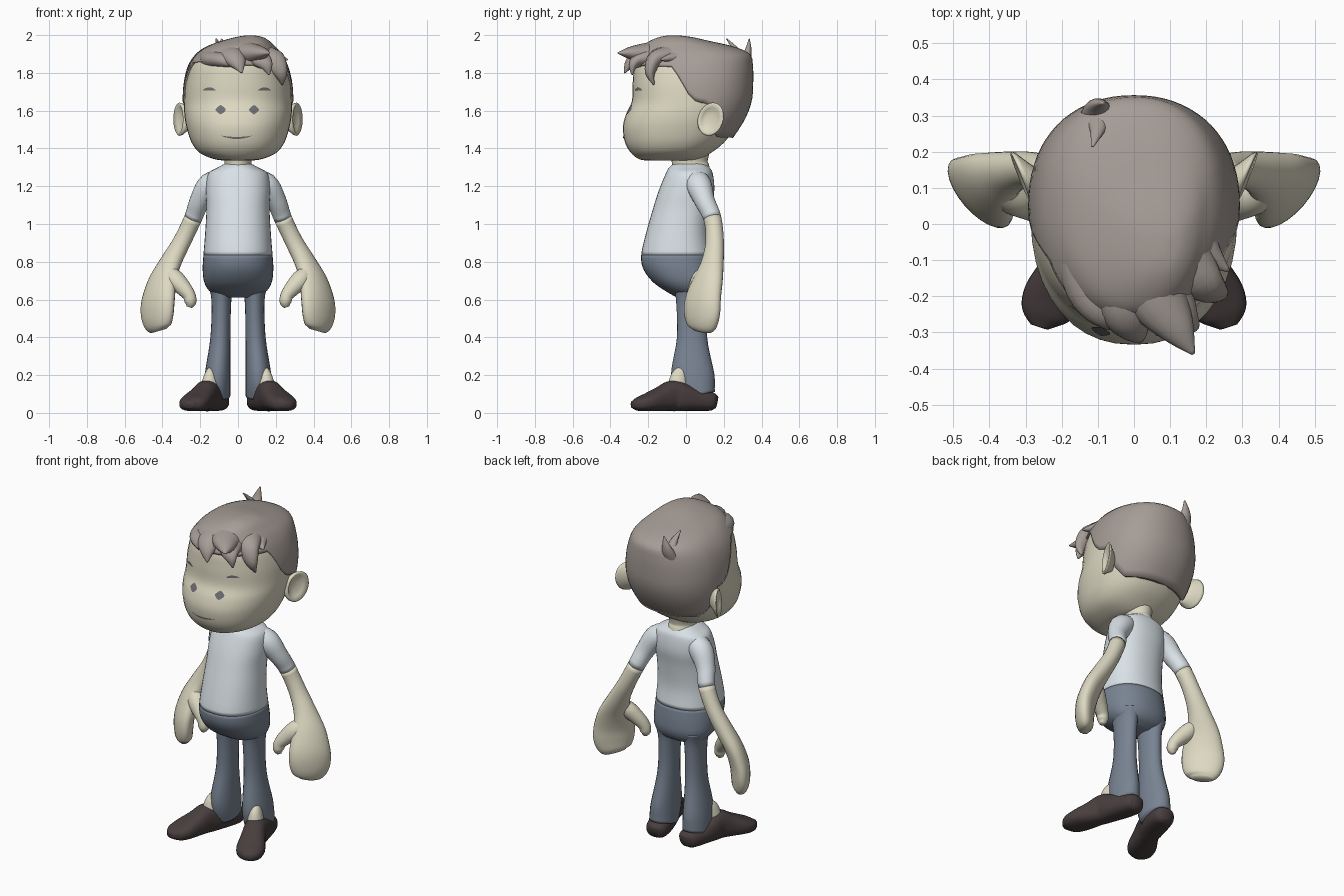
import bpy, bmesh
from math import cos, sin, pi, radians, copysign
from mathutils import Vector
from mathutils.bvhtree import BVHTree


def material(name, rgb):
    m = bpy.data.materials.new(name)
    m.diffuse_color = (*rgb, 1)
    return m


SKIN = material("skin", (0.72, 0.69, 0.54))
SHIRT = material("shirt", (0.70, 0.76, 0.80))
PANTS = material("trousers", (0.19, 0.23, 0.29))
SHOE = material("shoe", (0.065, 0.048, 0.048))
HAIR = material("hair", (0.38, 0.335, 0.305))
INK = material("face_marks", (0.16, 0.16, 0.17))


def ev(rows, u):
    """Catmull-Rom sample of a table of rows at index u."""
    n = len(rows)
    i = max(0, min(int(u), n - 2))
    f = u - i
    b, c = rows[i], rows[i + 1]
    a, d = rows[max(i - 1, 0)], rows[min(i + 2, n - 1)]
    return [q + 0.5 * f * (r - p + f * (2 * p - 5 * q + 4 * r - s + f * (3 * (q - r) + s - p)))
            for p, q, r, s in zip(a, b, c, d)]


def interp(xs, ys, x):
    for i in range(len(xs) - 1):
        if x <= xs[i + 1]:
            f = max(0, (x - xs[i]) / (xs[i + 1] - xs[i]))
            return ys[i] + f * (ys[i + 1] - ys[i])
    return ys[-1]


def skin(name, rings, mat, mirror=False):
    """Bridge closed rings into a capped smooth surface."""
    bm = bmesh.new()
    vr = [[bm.verts.new(p) for p in r] for r in rings]
    n = len(vr[0])
    for a, b in zip(vr, vr[1:]):
        for k in range(n):
            bm.faces.new((a[k], a[(k + 1) % n], b[(k + 1) % n], b[k]))
    bm.faces.new(vr[0])
    bm.faces.new(vr[-1])
    bmesh.ops.recalc_face_normals(bm, faces=bm.faces)
    return finish(name, bm, mat, mirror)


def finish(name, bm, mat, mirror=False):
    me = bpy.data.meshes.new(name)
    bm.to_mesh(me)
    bm.free()
    me.materials.append(mat)
    me.polygons.foreach_set("use_smooth", [True] * len(me.polygons))
    ob = bpy.data.objects.new(name, me)
    bpy.context.collection.objects.link(ob)
    if mirror:
        ob.modifiers.new("mirror", 'MIRROR').use_mirror_merge = False
    return ob


def tube(name, rows, mat, ang=0, u0=0, u1=None, mirror=True, seg=24, per=5, p=1.0):
    """Sweep ellipses along a path; rows are x, y, z, width, thickness."""
    u1 = len(rows) - 1 if u1 is None else u1
    n = round((u1 - u0) * per)
    w = Vector((cos(radians(ang)), sin(radians(ang)), 0))
    rings = []
    for k in range(n + 1):
        u = u0 + (u1 - u0) * k / n
        x, y, z, a, b = ev(rows, u)
        lo, hi = max(u - 0.2, 0), min(u + 0.2, len(rows) - 1)
        t = (Vector(ev(rows, hi)[:3]) - Vector(ev(rows, lo)[:3])).normalized()
        e = (w - t * w.dot(t)).normalized()
        f = t.cross(e)
        rings.append([Vector((x, y, z)) + e * a * power(cos(2 * pi * j / seg), p)
                      + f * b * power(sin(2 * pi * j / seg), p) for j in range(seg)])
    return skin(name, rings, mat, mirror)


def power(v, p):
    return copysign(abs(v) ** p, v)


def contour(row, t, p=0.9):
    """Point on a horizontal outline; row is z, half width, front y, back y, x shift."""
    z, hw, yf, yb, cx = row
    yc = (yf + yb) / 2 + 0.02
    s = sin(t)
    return Vector((cx + hw * power(cos(t), p), yc + (yb - yc if s > 0 else yc - yf) * power(s, p), z))


def stack(name, rows, mat, u0=0, u1=None, seg=40, per=5, p=0.9):
    u1 = len(rows) - 1 if u1 is None else u1
    n = round((u1 - u0) * per)
    return skin(name, [[contour(ev(rows, u0 + (u1 - u0) * k / n), 2 * pi * j / seg, p)
                        for j in range(seg)] for k in range(n + 1)], mat)


# Head and neck
head = stack("head", [
    (1.336, .05, -.19, .02, 0), (1.342, .12, -.245, .07, 0), (1.375, .20, -.29, .13, 0),
    (1.43, .245, -.322, .20, 0), (1.51, .272, -.334, .26, 0), (1.58, .284, -.318, .29, 0),
    (1.65, .285, -.287, .31, 0), (1.75, .277, -.282, .33, 0), (1.85, .248, -.268, .325, 0),
    (1.92, .18, -.2, .25, 0), (1.95, .06, -.1, .1, 0)], SKIN)
tube("neck", [(0, .03, 1.24, .10, .10), (0, .025, 1.29, .082, .10), (0, .02, 1.33, .072, .095),
              (0, .02, 1.40, .09, .11)], SKIN, mirror=False)

# Ears with a dished outer face, turned a little forward
skin("ear", [[Vector((.247 + d + .028 * r * cos(t), .112 + .3 * d + .068 * r * cos(t) + .012 * r * sin(t),
                      1.555 + .088 * r * sin(t)))
              for t in [2 * pi * j / 24 for j in range(24)]]
             for d, r in ((0, .55), (.025, .72), (.052, .97), (.064, 1), (.07, .9), (.055, .68), (.045, .3))],
     SKIN, mirror=True)

# Hair cap with a hairline that follows forehead, temples and nape
cap = [(1.45, .262, -.30, .245, 0), (1.55, .285, -.30, .31, 0), (1.65, .293, -.293, .348, 0),
       (1.75, .287, -.29, .356, 0), (1.84, .264, -.286, .354, 0), (1.90, .228, -.262, .338, .005),
       (1.94, .182, -.235, .25, .015), (1.97, .125, -.19, .12, .04), (1.99, .07, -.14, .03, .06),
       (1.998, .025, -.095, -.035, .065)]
LINE_Y = [-.30, -.08, -.04, .02, .06, .13, .17, .25, .36]
LINE_Z = [1.84, 1.83, 1.77, 1.67, 1.645, 1.635, 1.53, 1.465, 1.46]
COLS, ROWS = 72, 26
starts = []
for j in range(COLS):
    q = contour(cap[2], 2 * pi * j / COLS)
    zmin = interp(LINE_Y, LINE_Z, q.y) + (.02 if q.x < -.03 and q.y < -.1 else 0)
    starts.append(interp([r[0] for r in cap], range(len(cap)), zmin))
rings = [[contour(ev(cap, s + (len(cap) - 1 - s) * k / ROWS), 2 * pi * j / COLS)
          for j, s in enumerate(starts)] for k in range(ROWS + 1)]
rings.insert(0, [Vector((v.x * .94, .03 + (v.y - .03) * .94, v.z + .005)) for v in rings[0]])
skin("hair_cap", rings, HAIR)

# Fringe locks and crown wisps: x, y, z, radius
locks = [
    [(.03, -.06, 1.90, .10), (.06, -.19, 1.90, .09), (.12, -.29, 1.905, .05), (.165, -.36, 1.905, .005)],
    [(-.03, -.12, 1.89, .09), (-.025, -.235, 1.885, .07), (.0, -.295, 1.85, .043), (.02, -.325, 1.80, .005)],
    [(.14, -.10, 1.89, .08), (.19, -.165, 1.87, .062), (.225, -.19, 1.80, .038), (.235, -.17, 1.738, .005)],
    [(.07, -.15, 1.89, .08), (.12, -.245, 1.87, .058), (.15, -.28, 1.84, .035), (.165, -.285, 1.79, .005)],
    [(.14, .0, 1.89, .07), (.20, -.075, 1.88, .042), (.262, -.13, 1.87, .005)],
    [(-.14, -.04, 1.875, .08), (-.125, -.175, 1.87, .065), (-.06, -.25, 1.865, .05), (0, -.29, 1.84, .005)],
    [(-.10, .28, 1.82, .06), (-.10, .325, 1.90, .033), (-.085, .335, 1.98, .004)],
    [(-.10, .30, 1.85, .05), (-.10, .265, 1.92, .024), (-.115, .215, 1.98, .004)],
]
for i, pts in enumerate(locks):
    tube(f"hair_lock_{i + 1}", [(x, y, z, r, r * .7) for x, y, z, r in pts], HAIR,
         mirror=False, seg=16)

# Facial marks, laid on the face by casting rays
bm = bmesh.new()
bm.from_mesh(head.data)
tree = BVHTree.FromBMesh(bm)


def mark(name, columns):
    """Strip of x, low z, high z columns placed just in front of the face."""
    m = bmesh.new()
    pairs = []
    for x, *zs in columns:
        pairs.append([m.verts.new(tree.ray_cast(Vector((x, -1, z)), Vector((0, 1, 0)))[0]
                                  - Vector((0, .004, 0))) for z in zs])
    for a, b in zip(pairs, pairs[1:]):
        m.faces.new((a[0], b[0], b[1], a[1]))
    finish(name, m, INK)


for side, x, z in (("left", .085, 1.605), ("right", -.092, 1.605)):
    mark(side + "_eye", [(x + d * .026, z - h, z + h) for d, h in
                         ((-1, .004), (-.5, .017), (0, .025), (.5, .017), (1, .004))])
    mark(side + "_brow", [(x * 1.65 + d * .034, 1.708, 1.724 - .014 * d * d)
                          for d in (-1, -.5, 0, .5, 1)])
mark("mouth", [(-.007 + .08 * d, 1.450 + .016 * d * d, 1.461 + .007 * d * d) for d in
               [k / 5 for k in range(-5, 6)]])
bm.free()

# Shirt and trouser seat share one torso outline
torso = [(1.32, .068, -.065, .10, 0), (1.298, .11, -.09, .125, 0), (1.265, .158, -.108, .142, 0),
         (1.18, .170, -.143, .150, 0), (1.08, .167, -.175, .135, 0), (.95, .174, -.212, .125, 0),
         (.835, .183, -.237, .14, 0), (.76, .187, -.225, .15, 0), (.69, .178, -.172, .15, 0),
         (.64, .145, -.10, .125, 0), (.612, .08, -.05, .08, 0)]
stack("shirt", torso, SHIRT, 0, 6)
stack("trouser_seat", torso, PANTS, 6)

# Arms, mitten hands and thumbs
arm = [(.06, .05, 1.235, .055, .055), (.145, .068, 1.205, .068, .068), (.203, .10, 1.12, .054, .054),
       (.238, .14, 1.03, .048, .047), (.295, .152, .91, .05, .046), (.355, .14, .80, .065, .05),
       (.40, .115, .70, .095, .053), (.422, .09, .60, .117, .055), (.428, .085, .52, .117, .053),
       (.424, .085, .46, .095, .045), (.418, .085, .434, .06, .026)]
tube("sleeve", arm, SHIRT, 49, 0, 3)
tube("arm_and_hand", arm, SKIN, 49, 3)
tube("thumb", [(.37, .11, .76, .03, .03), (.335, .075, .71, .05, .045), (.288, .05, .66, .043, .04),
               (.258, .035, .62, .034, .034), (.252, .03, .585, .031, .03), (.258, .03, .56, .014, .014)],
     SKIN, seg=16)

# Legs, ankles and shoes
tube("trouser_leg", [(.09, .03, .69, .075, .10), (.088, .03, .60, .053, .083), (.093, .032, .40, .053, .08),
                     (.108, .035, .20, .068, .115), (.112, .055, .09, .071, .10)], PANTS)
tube("ankle", [(.128, .0, .21, .03, .05), (.14, -.028, .18, .04, .058), (.152, -.05, .12, .05, .05)], SKIN, 22)
tube("shoe", [(.10, .162, .055, .03, .032), (.105, .135, .06, .06, .048), (.125, .06, .066, .07, .056),
              (.15, -.02, .083, .07, .075), (.166, -.07, .09, .065, .082), (.192, -.13, .074, .071, .066),
              (.226, -.20, .056, .080, .048), (.25, -.25, .046, .066, .036), (.262, -.285, .044, .025, .018)],
     SHOE, 22, p=0.8)
